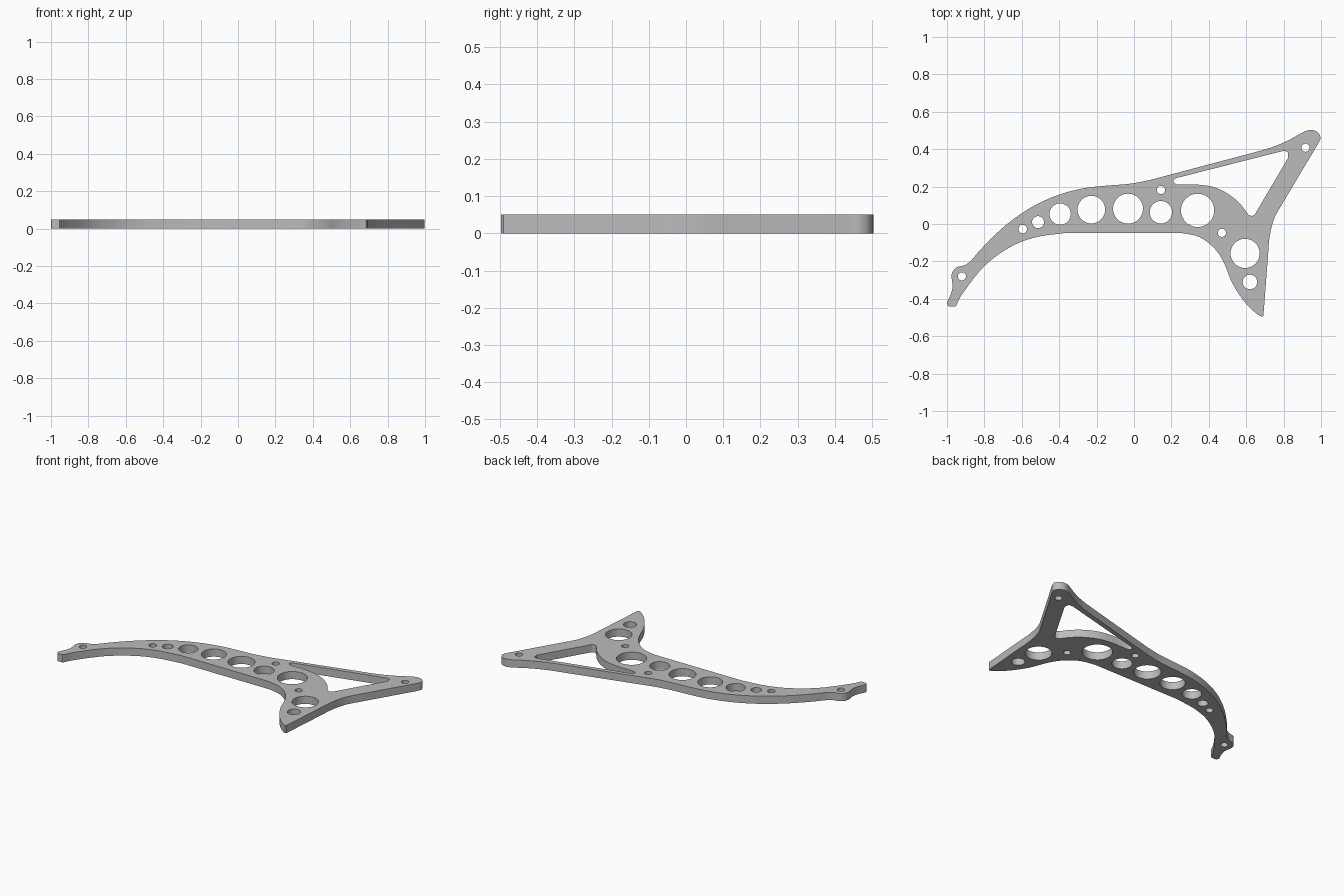
import bpy
import bmesh
import math
from mathutils import Vector

THICKNESS = 0.05

if "Cube" in bpy.data.objects:
    bpy.data.objects.remove(bpy.data.objects["Cube"], do_unlink=True)


def smooth_span(points, steps=5):
    """Smooth path through the points; the last point is left to the next span."""
    pts = [Vector(p) for p in points]
    if len(pts) == 2:
        return pts[:1]
    pts = [2 * pts[0] - pts[1]] + pts + [2 * pts[-1] - pts[-2]]
    path = []
    for a, b, c, d in zip(pts, pts[1:], pts[2:], pts[3:]):
        for i in range(steps):
            t = i / steps
            path.append(0.5 * (2 * b + (c - a) * t + (2 * a - 5 * b + 4 * c - d) * t ** 2
                               + (3 * b - a - 3 * c + d) * t ** 3))
    return path


def closed_loop(spans):
    """Join spans into one loop, with straight lines between span ends."""
    loop = []
    for span in spans:
        loop += smooth_span(span) + [Vector(span[-1])]
    return loop


def circle(x, y, radius, sides=40):
    return [Vector((x + radius * math.cos(math.tau * i / sides),
                    y + radius * math.sin(math.tau * i / sides))) for i in range(sides)]


def add_loop(curve, points):
    spline = curve.splines.new("POLY")
    spline.points.add(len(points) - 1)
    for target, p in zip(spline.points, points):
        target.co = (p.x, p.y, 0, 1)
    spline.use_cyclic_u = True


# Outer edge, counter-clockwise from the narrow foot
foot_end = [(-1, -.425), (-.99, -.44), (-.955, -.44)]
arm_underside = [(-.95, -.435), (-.915, -.37), (-.8, -.225), (-.665, -.125),
                 (-.53, -.072), (-.37, -.048)]
fin_inner_edge = [(.255, -.048), (.35, -.07), (.43, -.13), (.48, -.205),
                  (.525, -.315), (.59, -.415), (.65, -.475), (.685, -.497)]
fin_outer_edge = [(.692, -.49), (.715, -.19), (.725, -.07), (.75, .03), (.8, .12)]
horn_tip = [(.985, .43), (.997, .46), (.983, .49), (.95, .503), (.91, .494),
            (.83, .45), (.75, .415), (.67, .39)]
arm_top = [(.085, .235), (-.025, .215), (-.17, .203), (-.29, .187), (-.425, .148),
           (-.56, .083), (-.69, -.01), (-.8, -.115), (-.875, -.2)]
foot_bump = [(-.88, -.205), (-.91, -.222), (-.95, -.233), (-.975, -.27),
             (-.97, -.335), (-.982, -.38), (-1, -.42)]

# Triangular opening below the top strut
opening_left = [(.228, .212), (.212, .222), (.212, .236), (.228, .246)]
opening_right = [(.795, .39), (.82, .385), (.825, .355)]
opening_bottom = [(.645, .05), (.63, .043), (.612, .05)]
opening_arc = [(.61, .052), (.565, .11), (.5, .163), (.42, .199), (.33, .212)]

# Round holes: x, y, radius
large_holes = [(-.395, .053, .057), (-.228, .077, .074), (-.032, .082, .08),
               (.144, .063, .06), (.34, .073, .089), (.594, -.157, .078)]
small_holes = [(-.595, -.027, .023), (-.513, .01, .032), (.62, -.31, .039)]
bolt_holes = [(.144, .182), (.47, -.047), (.917, .408), (-.92, -.28)]

# Filled profile, extruded to plate thickness
profile = bpy.data.curves.new("bracket_profile", "CURVE")
profile.dimensions = "2D"
profile.fill_mode = "BOTH"
profile.extrude = THICKNESS / 2
add_loop(profile, closed_loop([foot_end, arm_underside, fin_inner_edge, fin_outer_edge,
                               horn_tip, arm_top, foot_bump]))
add_loop(profile, closed_loop([opening_left, opening_right, opening_bottom, opening_arc]))
for x, y, radius in large_holes + small_holes:
    add_loop(profile, circle(x, y, radius))
for x, y in bolt_holes:
    add_loop(profile, circle(x, y, .022, 24))

plate = bpy.data.objects.new("bracket_plate", profile)
bpy.context.collection.objects.link(plate)
bpy.ops.object.select_all(action="DESELECT")
plate.select_set(True)
bpy.context.view_layer.objects.active = plate
bpy.ops.object.convert(target="MESH")
plate = bpy.context.object
plate.name = "bracket_plate"

# Weld the caps to the walls and stand the plate on the ground
bm = bmesh.new()
bm.from_mesh(plate.data)
bmesh.ops.remove_doubles(bm, verts=bm.verts, dist=.0002)
bmesh.ops.translate(bm, verts=bm.verts, vec=(0, 0, THICKNESS / 2))
bmesh.ops.recalc_face_normals(bm, faces=bm.faces)
bm.to_mesh(plate.data)
bm.free()

# Plain grey metal
grey = bpy.data.materials.new("plain_grey")
grey.use_nodes = True
colour = (.5, .5, .5, 1)
grey.diffuse_color = colour
grey.node_tree.nodes["Principled BSDF"].inputs["Base Color"].default_value = colour
plate.data.materials.clear()
plate.data.materials.append(grey)
bpy.ops.object.shade_smooth_by_angle(angle=math.radians(30))
